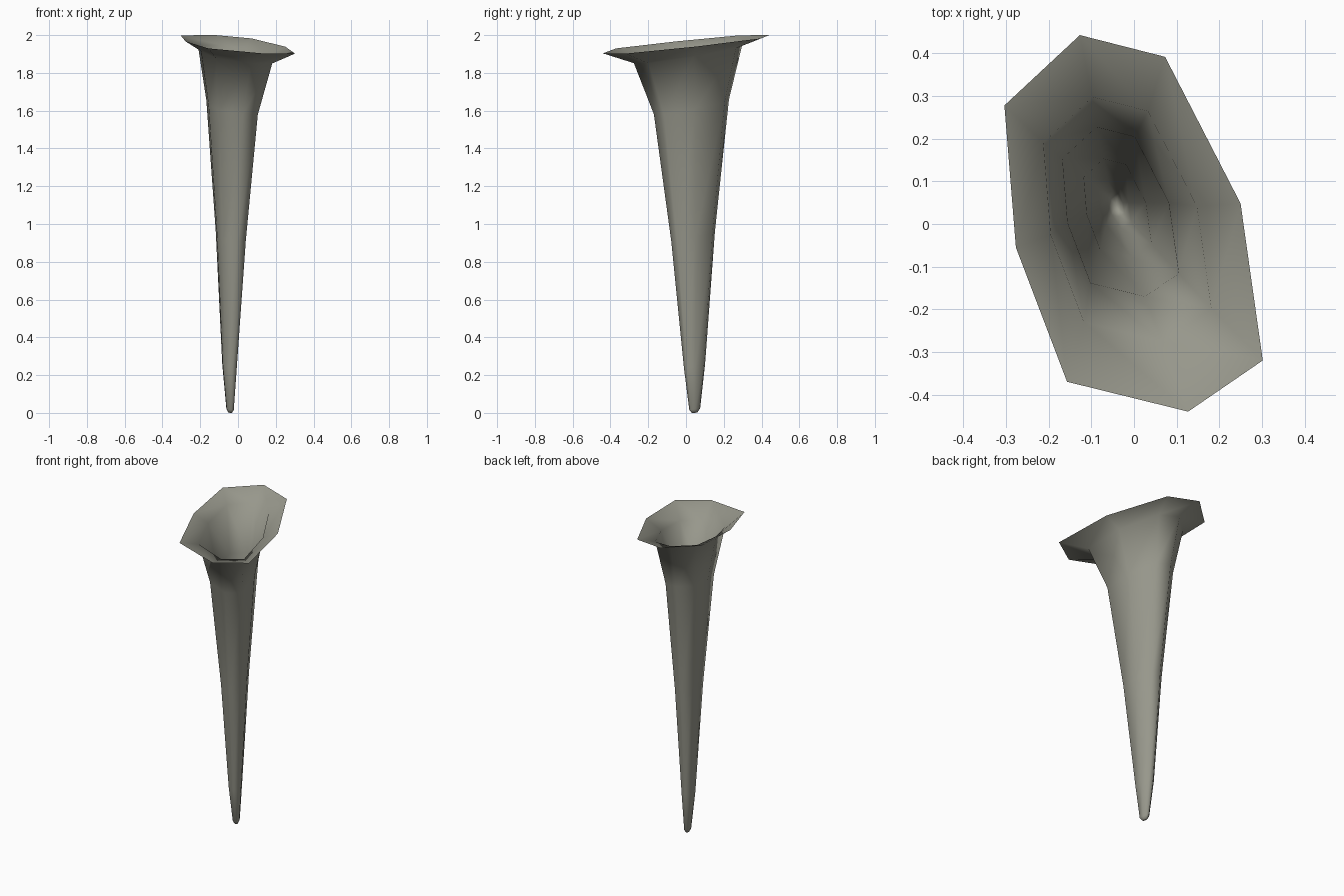
import bpy, bmesh

if "Cube" in bpy.data.objects:
    bpy.data.objects.remove(bpy.data.objects["Cube"])

# one flat colour: grey stone
mat = bpy.data.materials.new("warm grey")
mat.diffuse_color = (0.31, 0.31, 0.26, 1)
mat.use_nodes = True
mat.node_tree.nodes["Principled BSDF"].inputs["Base Color"].default_value = mat.diffuse_color

# irregular eight-sided rim outline, seen from above (counter-clockwise)
rim = [(-0.127, 0.443), (-0.304, 0.278), (-0.277, -0.055), (-0.157, -0.37),
       (0.127, -0.44), (0.302, -0.32), (0.25, 0.048), (0.073, 0.392)]

# rings up the horn: scale of rim, centre x, centre y, mean height, tilt amount
rings = [(0.035, -0.042, 0.046, 0.002, 0.04),
         (0.065, -0.042, 0.046, 0.02, 0.08),
         (0.127, -0.045, 0.045, 0.25, 0.25),
         (0.262, -0.038, 0.037, 0.935, 0.5),
         (0.45, -0.031, 0.028, 1.62, 0.8),
         (0.65, -0.015, 0.01, 1.90, 1.0),
         (1.0, 0.0, 0.0, 1.952, 1.0)]

bm = bmesh.new()
loops = [[bm.verts.new((cx + s * x, cy + s * y, z + t * (0.09 * y - 0.07 * x)))
          for x, y in rim] for s, cx, cy, z, t in rings]

# flared wall, open at the top
n = len(rim)
for lo, hi in zip(loops, loops[1:]):
    for i in range(n):
        j = (i + 1) % n
        bm.faces.new((lo[i], lo[j], hi[j], hi[i]))

# closed pointed tip
tip = bm.verts.new((-0.042, 0.046, 0.0))
for i in range(n):
    bm.faces.new((tip, loops[0][(i + 1) % n], loops[0][i]))

for f in bm.faces:
    f.smooth = True
mesh = bpy.data.meshes.new("flared_horn")
bm.to_mesh(mesh)
bm.free()
mesh.materials.append(mat)
horn = bpy.data.objects.new("flared_horn", mesh)
bpy.context.collection.objects.link(horn)
